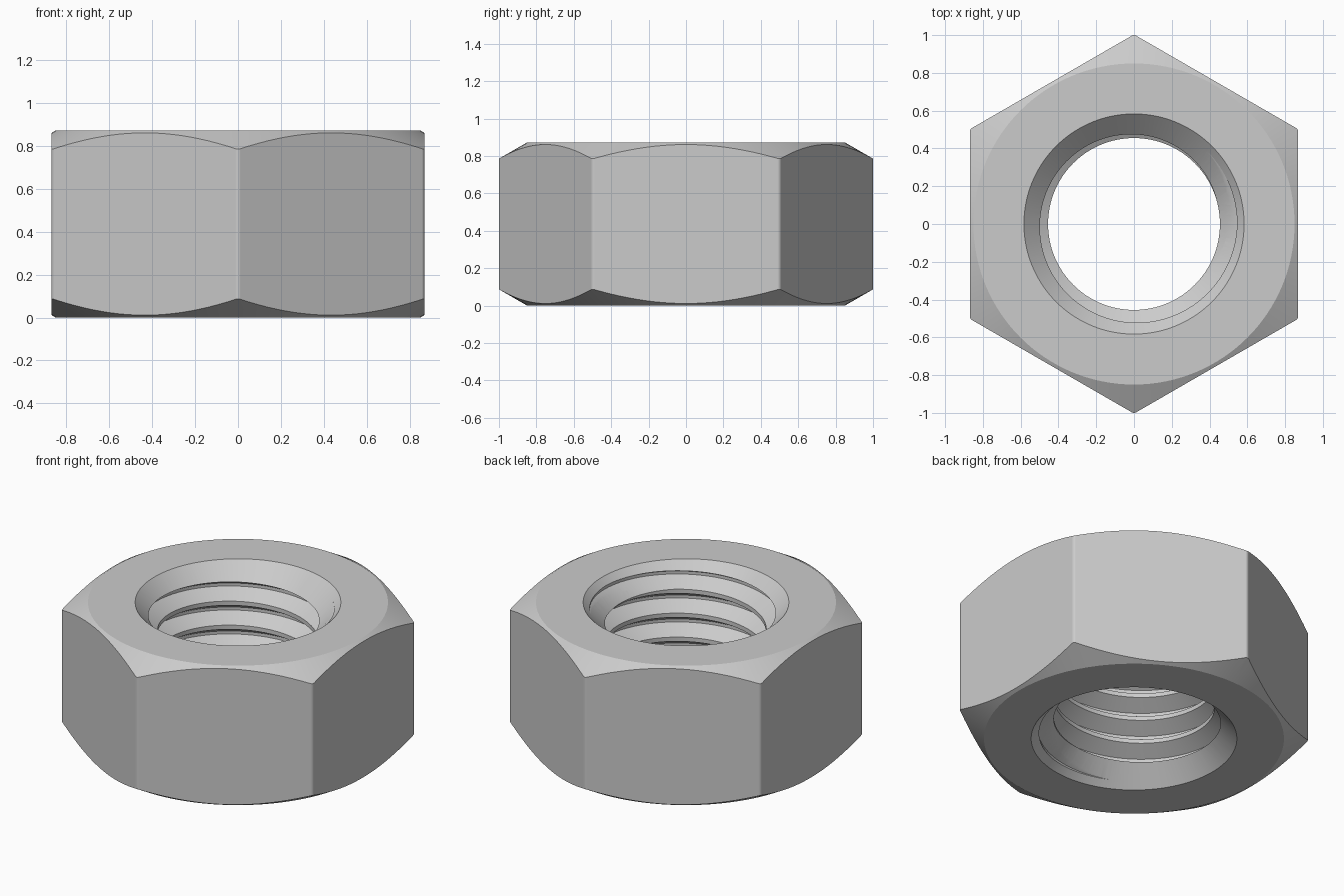
import bpy, bmesh
from math import sin, cos, pi, radians

if "Cube" in bpy.data.objects:
    bpy.data.objects.remove(bpy.data.objects["Cube"])

H = 0.872            # nut height
R_CORNER = 0.023     # fillet on the six upright edges
R_FACE = 0.85        # flat washer face radius
R_SINK = 0.583       # countersink rim radius
R_MINOR, R_MAJOR, PITCH = 0.455, 0.546, 0.15
SEG = 128


def make(name, verts, faces):
    me = bpy.data.meshes.new(name)
    me.from_pydata(verts, [], faces)
    bm = bmesh.new()
    bm.from_mesh(me)
    bmesh.ops.recalc_face_normals(bm, faces=bm.faces)
    bm.to_mesh(me)
    bm.free()
    ob = bpy.data.objects.new(name, me)
    bpy.context.collection.objects.link(ob)
    return ob


def lathe(name, profile):
    """Solid of revolution from (r, z) points, capped at both ends."""
    verts = [(r * cos(2 * pi * i / SEG), r * sin(2 * pi * i / SEG), z)
             for r, z in profile for i in range(SEG)]
    faces = [(k * SEG + i, k * SEG + (i + 1) % SEG,
              (k + 1) * SEG + (i + 1) % SEG, (k + 1) * SEG + i)
             for k in range(len(profile) - 1) for i in range(SEG)]
    n = len(verts)
    faces += [tuple(range(SEG))[::-1], tuple(range(n - SEG, n))]
    return make(name, verts, faces)


def boolean(ob, cutter, op):
    m = ob.modifiers.new(op, 'BOOLEAN')
    m.operation, m.solver, m.object = op, 'EXACT', cutter
    bpy.context.view_layer.objects.active = ob
    bpy.ops.object.modifier_apply(modifier=m.name)
    bpy.data.objects.remove(cutter)


# Hexagonal body with filleted upright edges, corners on the y axis
ring = []
for c in range(6):
    a = radians(30 + 60 * c)
    for t in range(7):
        b = a + radians(-30 + 10 * t)
        ring.append(((1 - R_CORNER) * cos(a) + R_CORNER * cos(b),
                     (1 - R_CORNER) * sin(a) + R_CORNER * sin(b)))
n = len(ring)
verts = [(x, y, z) for z in (-0.1, H + 0.1) for x, y in ring]
faces = [(i, (i + 1) % n, n + (i + 1) % n, n + i) for i in range(n)]
faces += [tuple(range(n))[::-1], tuple(range(n, 2 * n))]
nut = make("hex_nut", verts, faces)

# 30 degree chamfer on both ends
drop = 0.2 * 0.577
boolean(nut, lathe("chamfer", [(R_FACE, 0), (R_FACE + 0.2, drop),
                               (R_FACE + 0.2, H - drop), (R_FACE, H)]), 'INTERSECT')

# Threading tap: helical rows of the 60 degree thread profile
half = (R_MAJOR - R_MINOR) * 0.577
root = PITCH * 0.125
top_edge = 0.775 - PITCH * 0.25        # upper groove edge at angle 0
start = top_edge - 2 * half - root     # lower groove edge at angle 0
profile = [(R_MINOR, 0), (R_MAJOR, half), (R_MAJOR, half + root), (R_MINOR, 2 * half + root)]
rows = [(r, start + (k - 7) * PITCH + dz) for k in range(10) for r, dz in profile]
rows.append((R_MINOR, start + 3 * PITCH))
nr = len(rows)
verts = [(r * cos(2 * pi * i / SEG), r * sin(2 * pi * i / SEG), z + PITCH * i / SEG)
         for i in range(SEG) for r, z in rows]
# the seam column after a full turn matches the first column one pitch higher
extra = len(verts)
verts += [(rows[-1][0] if j == 4 else profile[j][0], 0,
           rows[-1][1] + (PITCH if j == 4 else profile[j][1])) for j in range(1, 5)]


def vid(i, j):
    if i < SEG:
        return i * nr + j
    return j + 4 if j + 4 < nr else extra + j + 4 - nr


faces = [(vid(i, j), vid(i + 1, j), vid(i + 1, j + 1), vid(i, j + 1))
         for i in range(SEG) for j in range(nr - 1)]
lo, hi = len(verts), len(verts) + 1
verts += [(0, 0, rows[0][1]), (0, 0, rows[-1][1] + PITCH)]
for i in range(SEG):
    faces.append((lo, vid(i + 1, 0), vid(i, 0)))
    faces.append((hi, vid(i, nr - 1), vid(i + 1, nr - 1)))
for j in range(4):
    faces.append((lo, vid(0, j), vid(0, j + 1)))
    faces.append((hi, vid(SEG, nr - 1 - j), vid(SEG, nr - 2 - j)))
boolean(nut, make("tap", verts, faces), 'DIFFERENCE')

# Countersinks at both ends of the bore
for base, s in ((H, 1), (0, -1)):
    boolean(nut, lathe("countersink", [(R_SINK - 0.3, base - 0.3 * s),
                                       (R_SINK + 0.05, base + 0.05 * s)]), 'DIFFERENCE')

# Smooth shading with crisp edges
nut.select_set(True)
bpy.context.view_layer.objects.active = nut
bpy.ops.object.shade_smooth_by_angle(angle=radians(20))
w = nut.modifiers.new("face_normals", 'WEIGHTED_NORMAL')
w.keep_sharp = True
